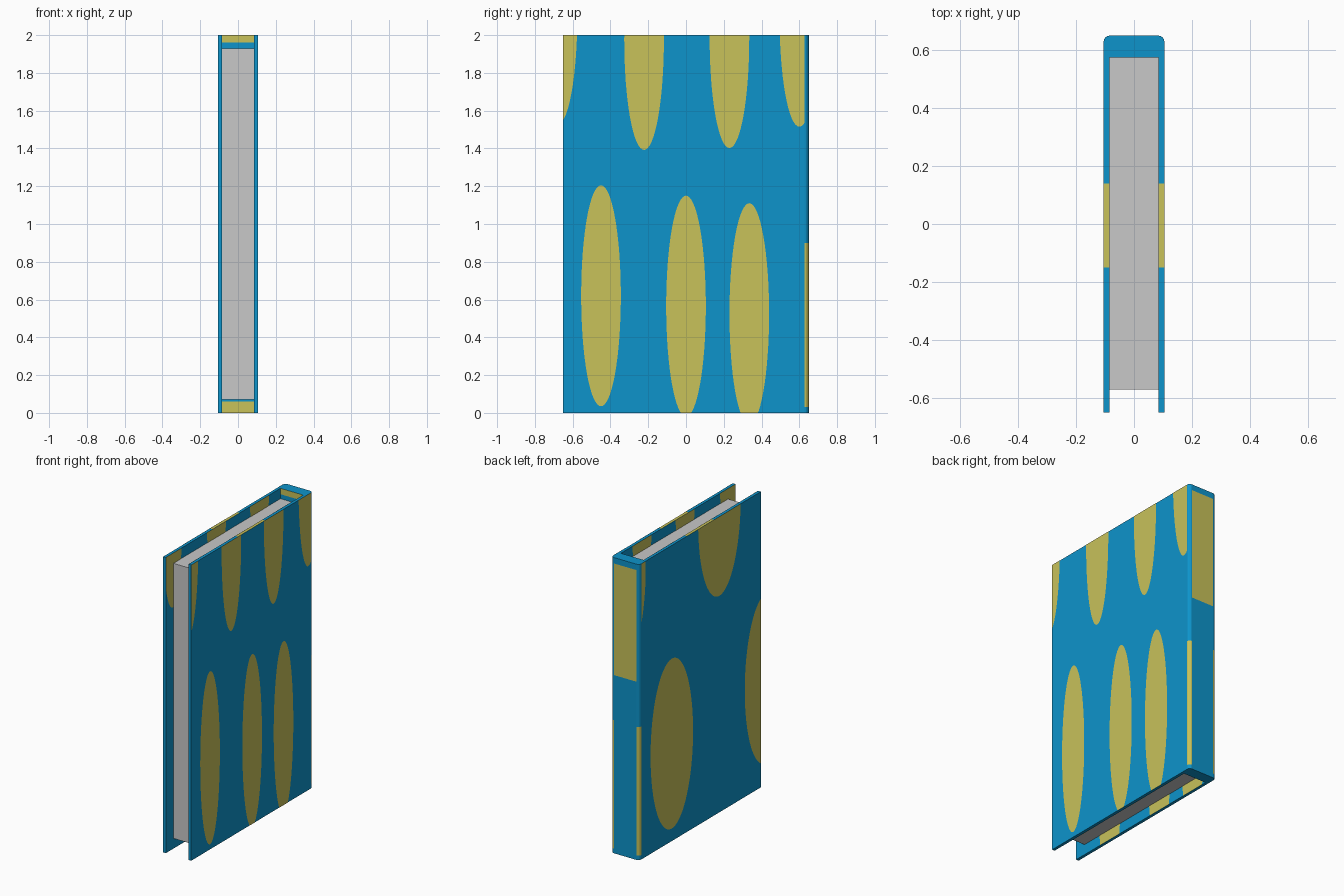
import bpy, bmesh, math
from mathutils import Vector

if "Cube" in bpy.data.objects:
    bpy.data.objects.remove(bpy.data.objects["Cube"])

def mat(name, rgb):
    m = bpy.data.materials.new(name)
    m.diffuse_color = (*rgb, 1)
    m.use_nodes = True
    m.node_tree.nodes["Principled BSDF"].inputs["Base Color"].default_value = m.diffuse_color
    return m

BLUE = mat("cover blue", (0.004, 0.296, 0.597))
YELLOW = mat("mustard yellow", (0.578, 0.539, 0.102))
PAPER = mat("paper grey", (0.578, 0.578, 0.578))
W, IN, Y, H, SPINE = 0.105, 0.085, 0.65, 2.0, 0.575   # outer/inner x, half depth, height, spine start

def finish(bm, name, mats):
    me = bpy.data.meshes.new(name)
    bm.normal_update()
    bm.to_mesh(me)
    bm.free()
    for m in mats:
        me.materials.append(m)
    ob = bpy.data.objects.new(name, me)
    bpy.context.collection.objects.link(ob)
    return ob

def cut(bm, co, no, keep_all=True):
    bmesh.ops.bisect_plane(bm, geom=bm.verts[:] + bm.edges[:] + bm.faces[:],
                           plane_co=co, plane_no=no, clear_outer=not keep_all)

def prism(profile, z0, z1):
    """Closed upright prism from an xy outline."""
    bm = bmesh.new()
    f = bm.faces.new([bm.verts.new((x, y, z0)) for x, y in profile])
    new = bmesh.ops.extrude_face_region(bm, geom=[f])["geom"]
    bmesh.ops.translate(bm, vec=(0, 0, z1 - z0),
                        verts=[v for v in new if isinstance(v, bmesh.types.BMVert)])
    bmesh.ops.recalc_face_normals(bm, faces=bm.faces[:])
    return bm

def rect(x0, x1, y0, y1):
    return [(x0, y0), (x1, y0), (x1, y1), (x0, y1)]

def spots(name, x, side, ovals, ymax, y0=-Y):
    """Flat painted ovals (y, z, ry, rz) on a plane of constant x, trimmed to the board."""
    bm = bmesh.new()
    for cy, cz, ry, rz in ovals:
        pts = [(x, cy + ry * math.cos(a), cz + rz * math.sin(a))
               for a in (2 * math.pi * i / 64 for i in range(64))]
        if side < 0:
            pts.reverse()
        bm.faces.new([bm.verts.new(p) for p in pts])
    for co, no in (((0, y0, 0), (0, -1, 0)), ((0, ymax, 0), (0, 1, 0)),
                   ((0, 0, 0), (0, 0, -1)), ((0, 0, H), (0, 0, 1))):
        cut(bm, co, no, False)
    finish(bm, name, [YELLOW])

# page block
finish(prism(rect(-IN, IN, -0.57, SPINE), 0.07, 1.93), "pages", [PAPER])

# cover boards, with a yellow patch on the top edge
for s, name in ((1, "right"), (-1, "left")):
    x0, x1 = sorted((s * IN, s * W))
    bm = prism(rect(x0, x1, -Y, SPINE), 0, H)
    for y in (-0.15, 0.14):
        cut(bm, (0, y, 0), (0, 1, 0))
    for f in bm.faces:
        c = f.calc_center_median()
        f.material_index = int(c.z > H - 0.001 and -0.15 < c.y < 0.14)
    finish(bm, name + "_board", [BLUE, YELLOW])

# spine with rounded outer corners
R = 0.022
arc = [(W - R + R * math.cos(a), Y - R + R * math.sin(a))
       for a in (math.pi / 8 * i for i in range(5))]
bm = prism([(-W, SPINE), (W, SPINE)] + arc + [(-x, y) for x, y in reversed(arc)], 0, H)
for z in (0.03, 0.06, 0.9, 1.205, 1.96):
    cut(bm, (0, 0, z), (0, 0, 1))
bm.normal_update()
for f in bm.faces:
    n, z = f.normal, f.calc_center_median().z
    if n.y > 0.99:                                     # back panel
        f.material_index = int(1.205 < z < 1.96)
    elif n.y > 0.1:                                    # rounded corners
        f.material_index = int(0.03 < z < 0.9)
    elif n.y < -0.9:                                   # inner face
        f.material_index = int(z < 0.06 or z > 1.96)
finish(bm, "spine", [BLUE, YELLOW])

# painted ovals
E, ry, rz = 0.001, 0.105, 0.585
outer_right = [(-0.45, 0.62), (0, 0.565), (0.335, 0.525),
               (-0.68, 2.11), (-0.222, 1.977), (0.23, 1.987), (0.6, 2.1)]
spots("right_ovals", W + E, 1, [(y, z, ry, rz) for y, z in outer_right], Y - R)
outer_left = [(0.303, 0.66), (-0.704, 0.72), (-0.206, 2.04), (0.81, 1.94)]
spots("left_ovals", -W - E, -1, [(y, z, 0.2275, 0.575) for y, z in outer_left], Y - R)
inner = [(-0.58, 2.22), (-0.11, 2.15), (0.35, 2.15), (-0.33, 0.3), (0.14, 0.3), (0.455, 0.3)]
for s, name in ((1, "right"), (-1, "left")):
    spots(name + "_inner_ovals", s * (IN - E), -s, [(y, z, ry, rz) for y, z in inner], SPINE)
